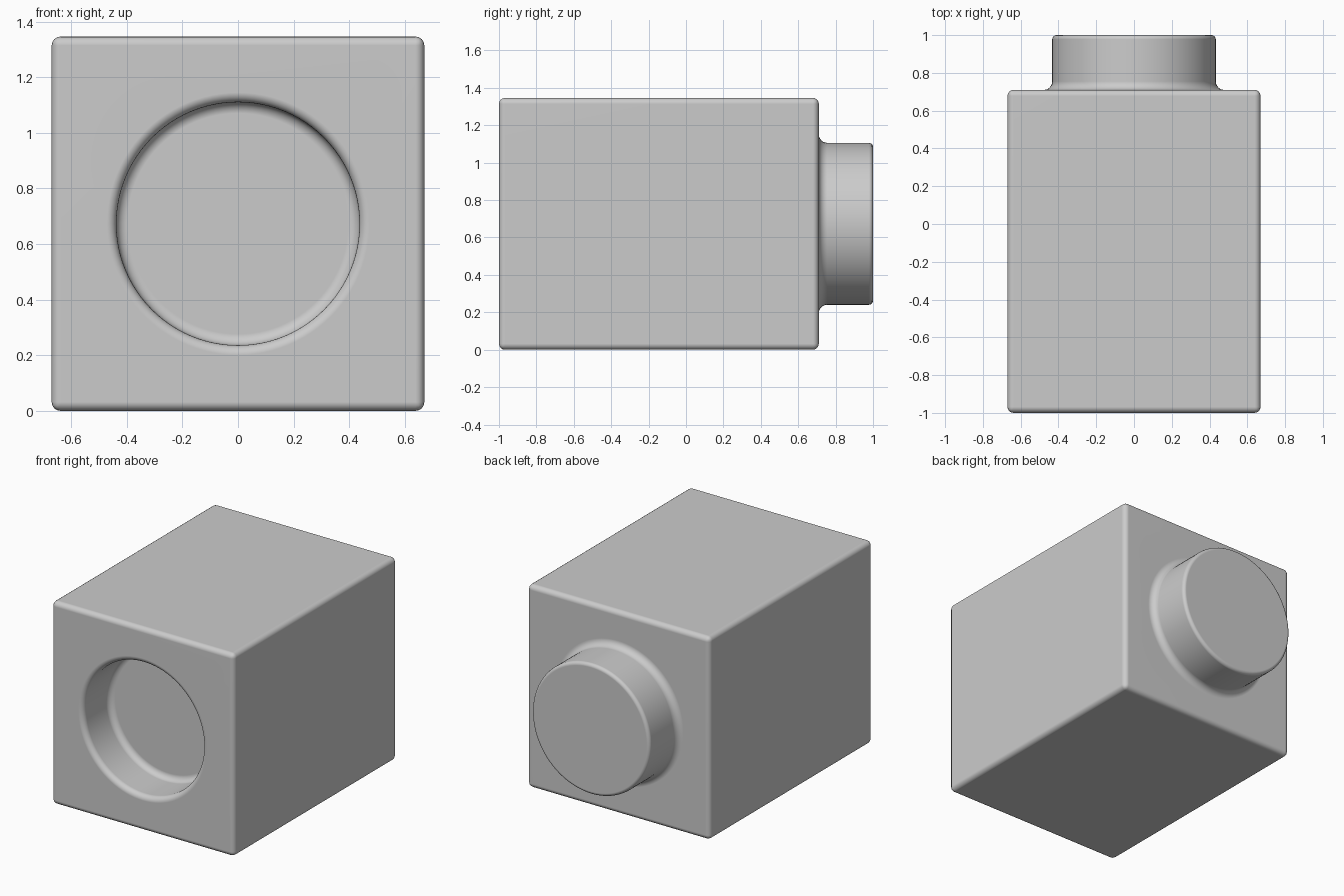
import bpy, bmesh, math

if "Cube" in bpy.data.objects:
    bpy.data.objects.remove(bpy.data.objects["Cube"])

CZ = 0.673           # height of the peg and socket axis
FRONT, BACK = -1.0, 0.71


def arc(cr, cy, rad, a0, a1, n=6):
    """Points (radius, y) along a fillet arc, angles in degrees."""
    pts = []
    for i in range(n + 1):
        a = math.radians(a0 + (a1 - a0) * i / n)
        pts.append((cr + rad * math.cos(a), cy + rad * math.sin(a)))
    return pts


def lathe(name, profile, sides=96):
    """Closed solid turned about the y axis at height CZ."""
    bm = bmesh.new()
    rings = []
    for r, y in profile:
        rings.append([bm.verts.new((r * math.cos(2 * math.pi * i / sides), y,
                                    CZ + r * math.sin(2 * math.pi * i / sides)))
                      for i in range(sides)])
    for a, b in zip(rings, rings[1:]):
        for i in range(sides):
            j = (i + 1) % sides
            bm.faces.new((a[i], a[j], b[j], b[i]))
    bm.faces.new(rings[0])
    bm.faces.new(rings[-1])
    bmesh.ops.recalc_face_normals(bm, faces=bm.faces)
    mesh = bpy.data.meshes.new(name)
    bm.to_mesh(mesh)
    bm.free()
    ob = bpy.data.objects.new(name, mesh)
    bpy.context.collection.objects.link(ob)
    return ob


# Rounded block body
bpy.ops.mesh.primitive_cube_add(size=1, location=(0, (FRONT + BACK) / 2, CZ))
body = bpy.context.object
body.name = "block_body"
body.scale = (1.34, BACK - FRONT, 2 * CZ)
bpy.ops.object.transform_apply(location=True, rotation=False, scale=True)
bev = body.modifiers.new("rounded_edges", 'BEVEL')
bev.width = 0.032
bev.segments = 4

# Peg with flared root and softened rim
R, F = 0.433, 0.045
peg = lathe("peg",
            [(R + F, BACK - 0.05)]
            + arc(R + F, BACK + F, F, 270, 180)
            + arc(R - 0.022, 1 - 0.022, 0.022, 0, 90, 4))

# Socket cutter: rounded mouth, rounded floor corner
S, D = 0.437, 0.28
socket = lathe("socket_cutter",
               [(S + 0.035, FRONT - 0.05)]
               + arc(S + 0.035, FRONT + 0.035, 0.035, 270, 180)
               + arc(S - 0.04, FRONT + D - 0.04, 0.04, 0, 90))

# Join the peg, cut the socket
for ob, op in ((peg, 'UNION'), (socket, 'DIFFERENCE')):
    mod = body.modifiers.new(ob.name, 'BOOLEAN')
    mod.object = ob
    mod.operation = op
    mod.solver = 'EXACT'
bpy.ops.object.select_all(action='DESELECT')
body.select_set(True)
bpy.context.view_layer.objects.active = body
for mod in list(body.modifiers):
    bpy.ops.object.modifier_apply(modifier=mod.name)
for ob in (peg, socket):
    bpy.data.objects.remove(ob, do_unlink=True)

# Smooth shading, with face-area weighting to keep the flats clean
bpy.ops.object.shade_smooth_by_angle(angle=math.radians(40))
wn = body.modifiers.new("clean_flats", 'WEIGHTED_NORMAL')
wn.keep_sharp = True
